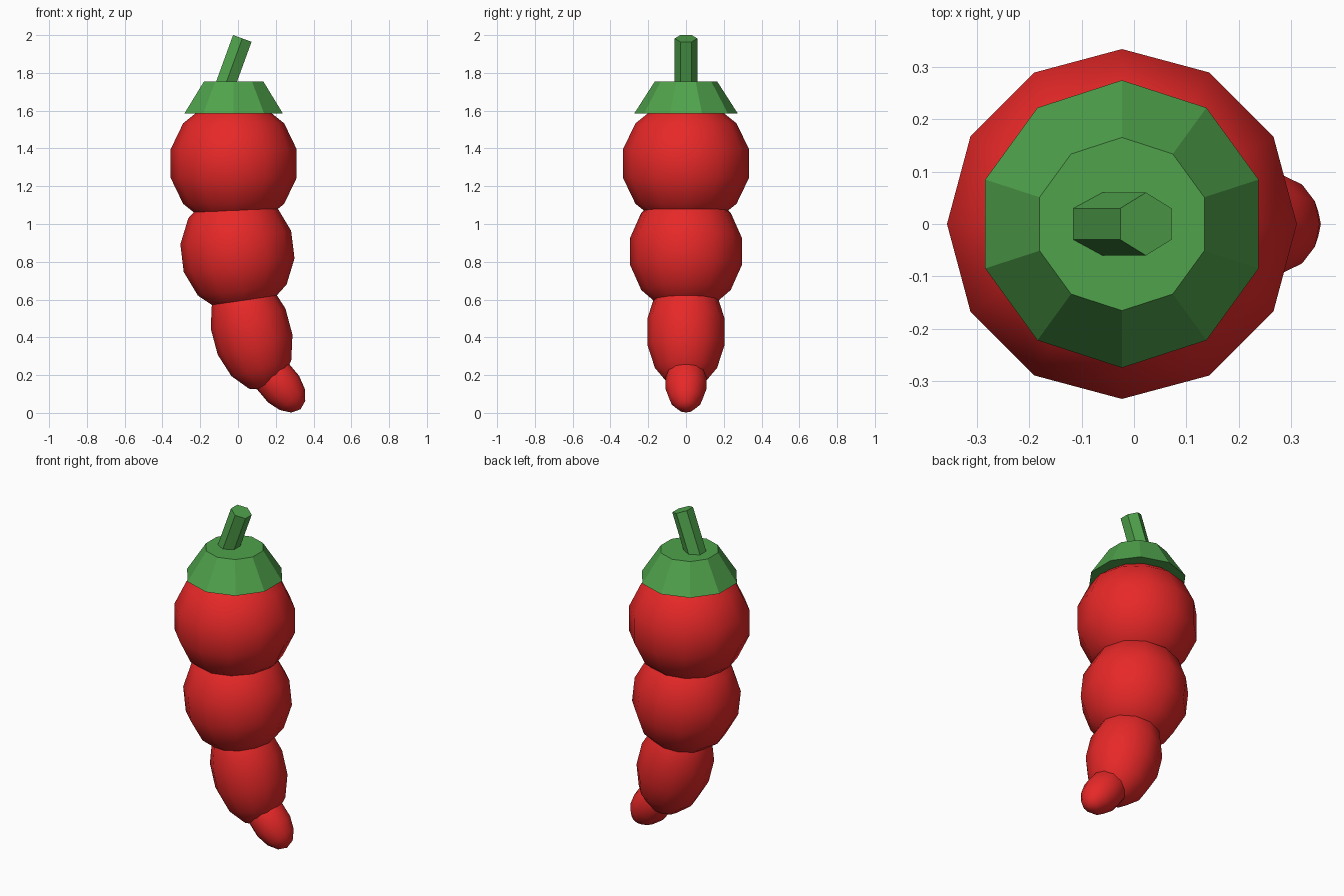
import bpy
from math import radians

cube = bpy.data.objects.get("Cube")
if cube:
    bpy.data.objects.remove(cube, do_unlink=True)


def make_material(name, color):
    mat = bpy.data.materials.new(name)
    mat.use_nodes = True
    mat.diffuse_color = color
    mat.node_tree.nodes["Principled BSDF"].inputs["Base Color"].default_value = color
    return mat


red = make_material("pepper_red", (0.8, 0.021, 0.021, 1))
green = make_material("stalk_green", (0.08, 0.365, 0.072, 1))


def finish(name, mat, scale=(1, 1, 1)):
    obj = bpy.context.object
    obj.name = name
    obj.scale = scale
    obj.data.materials.append(mat)
    return obj


def body_segment(name, x, z, radius, half_length, tilt):
    """Smooth ellipsoid whose lower end leans towards +x."""
    bpy.ops.mesh.primitive_uv_sphere_add(
        segments=12, ring_count=7, radius=1,
        location=(x, 0, z), rotation=(0, radians(-tilt), 0))
    finish(name, red, (radius, radius, half_length))
    bpy.ops.object.shade_smooth()


# Pepper body: a chain of shrinking, increasingly tilted segments
body_segment("upper_body", -0.023, 1.32, 0.342, 0.342, 0)
body_segment("middle_body", -0.003, 0.855, 0.303, 0.33, 7)
body_segment("lower_body", 0.072, 0.43, 0.21, 0.32, 15)
body_segment("tip", 0.215, 0.157, 0.111, 0.18, 40)

# Leafy cap: ten-sided flat-shaded frustum
bpy.ops.mesh.primitive_cone_add(
    vertices=10, radius1=0.274, radius2=0.165, depth=0.17,
    location=(-0.023, 0, 1.67))
finish("cap", green)

# Stem: leaning hexagonal prism, its base sunk into the cap
bpy.ops.mesh.primitive_cylinder_add(
    vertices=6, radius=0.06, depth=0.32,
    location=(-0.032, 0, 1.832), rotation=(0, radians(20), 0))
finish("stem", green)
